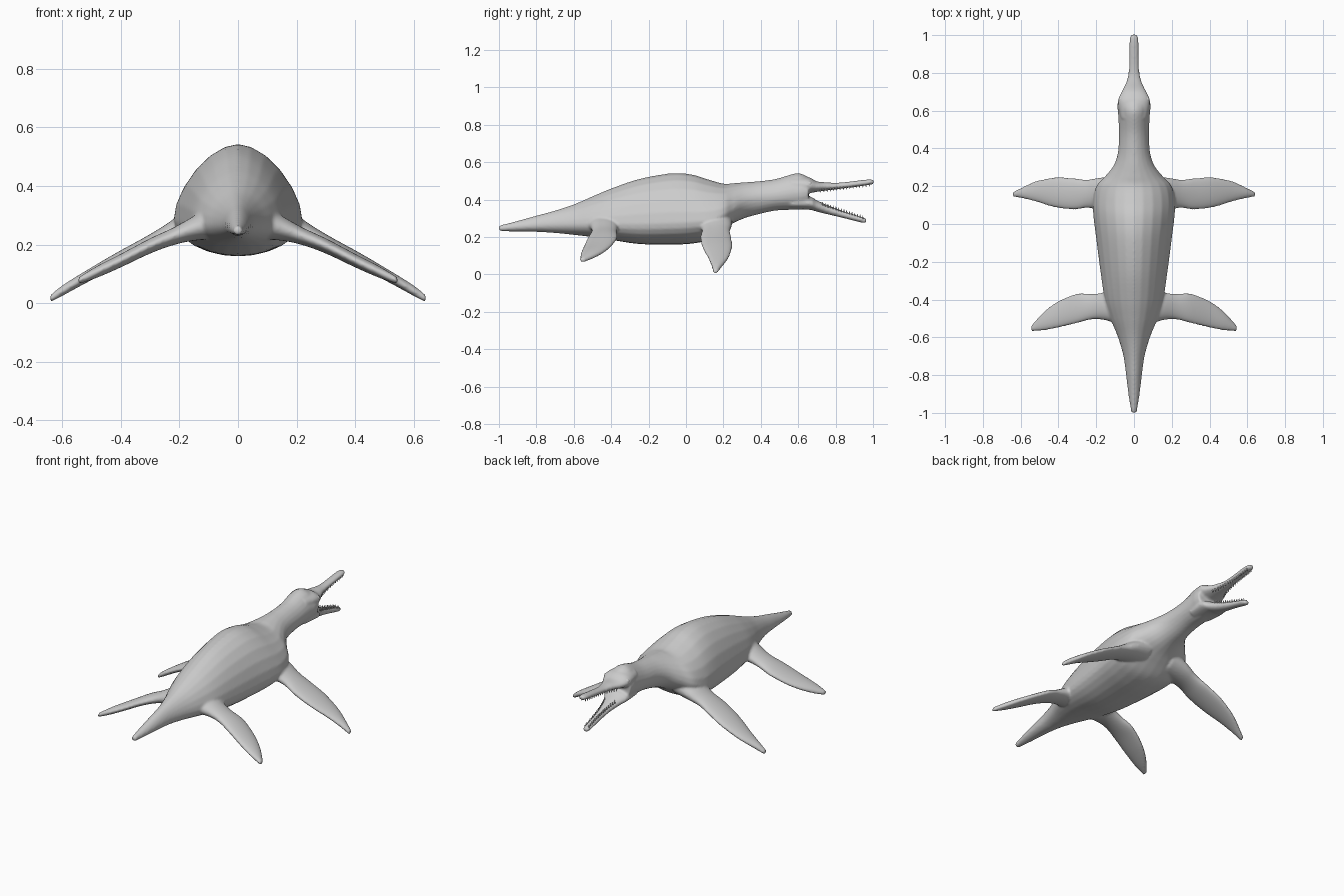
import bpy, bmesh
from math import cos, sin, pi, copysign
from mathutils import Vector, Matrix

if "Cube" in bpy.data.objects:
    bpy.data.objects.remove(bpy.data.objects["Cube"])

# One plain grey for the whole animal
skin = bpy.data.materials.new("grey_skin")
skin.use_nodes = True
skin.diffuse_color = (0.6, 0.6, 0.6, 1)
skin.node_tree.nodes["Principled BSDF"].inputs["Base Color"].default_value = (0.6, 0.6, 0.6, 1)


def smooth_rows(rows, steps=5):
    """Catmull-Rom interpolation between section rows."""
    pts = [rows[0]] + list(rows) + [rows[-1]]
    out = []
    for a, b, c, d in zip(pts, pts[1:], pts[2:], pts[3:]):
        for i in range(steps):
            t = i / steps
            out.append([0.5 * (2 * q + (r - p) * t + (2 * p - 5 * q + 4 * r - s) * t * t
                               + (3 * q - p - 3 * r + s) * t ** 3)
                        for p, q, r, s in zip(a, b, c, d)])
    return out + [list(rows[-1])]


def loft(bm, rows, ring, sides=24):
    """Closed skin through the rings made from each section row."""
    loops = [[bm.verts.new(ring(row, 2 * pi * k / sides)) for k in range(sides)]
             for row in smooth_rows(rows)]
    for a, b in zip(loops, loops[1:]):
        for k in range(sides):
            n = (k + 1) % sides
            bm.faces.new((a[k], a[n], b[n], b[k]))
    bm.faces.new(loops[0])
    bm.faces.new(loops[-1][::-1])


def trunk_ring(row, a):
    y, low, high, width, mid = row
    c, s = cos(a), sin(a)
    if s > 0:  # upper half comes to a soft ridge
        return Vector((width * copysign(abs(c) ** 1.12, c), y, mid + (high - mid) * s ** 1.12))
    return Vector((width * c, y, mid + (mid - low) * s))


def jaw_ring(row, a):
    y, low, high, width = row
    return Vector((width * cos(a), y, (low + high) / 2 + (high - low) / 2 * sin(a)))


def flipper_ring(side):
    def ring(row, a):
        x, lead, trail, z, thick = row
        return Vector((side * x, (lead + trail) / 2 + (lead - trail) / 2 * cos(a), z + thick * sin(a)))
    return ring


def finish(name, bm):
    bmesh.ops.recalc_face_normals(bm, faces=bm.faces)
    mesh = bpy.data.meshes.new(name)
    bm.to_mesh(mesh)
    bm.free()
    mesh.materials.append(skin)
    for p in mesh.polygons:
        p.use_smooth = True
    obj = bpy.data.objects.new(name, mesh)
    bpy.context.collection.objects.link(obj)
    return obj


# Section rows: y, bottom, top, half width, height of widest point
trunk = [(-1, .232, .262, .014, .246), (-.9, .23, .287, .03, .255), (-.8, .228, .315, .042, .262),
         (-.7, .222, .342, .056, .268), (-.6, .212, .375, .085, .27), (-.5, .2, .418, .125, .27),
         (-.4, .185, .46, .155, .27), (-.25, .163, .511, .178, .27), (-.08, .16, .541, .2, .275),
         (.03, .165, .535, .214, .28), (.12, .185, .508, .218, .29), (.2, .24, .486, .2, .32),
         (.25, .273, .488, .155, .35), (.31, .3, .493, .108, .39), (.38, .32, .498, .085, .41),
         (.48, .342, .511, .08, .42), (.58, .346, .54, .084, .435), (.62, .348, .537, .088, .44),
         (.655, .35, .52, .085, .445)]
upper_jaw = [(.56, .43, .525, .07), (.65, .434, .522, .085), (.7, .442, .498, .066),
             (.75, .449, .493, .042), (.82, .457, .491, .027), (.97, .477, .508, .024),
             (1.003, .484, .505, .014)]
lower_jaw = [(.56, .35, .41, .07), (.66, .346, .416, .078), (.7, .336, .396, .058),
             (.76, .321, .37, .036), (.84, .302, .34, .025), (.94, .277, .308, .021),
             (.965, .275, .299, .013)]
# Flipper rows: x, leading y, trailing y, z, half thickness
front_flipper = [(.08, .25, .06, .3, .07), (.18, .245, .075, .265, .05), (.25, .235, .085, .232, .034),
                 (.32, .243, .076, .196, .028), (.42, .247, .088, .144, .025), (.52, .227, .118, .089, .021),
                 (.6, .19, .138, .042, .018), (.641, .17, .143, .015, .012)]
rear_flipper = [(.06, -.33, -.54, .28, .06), (.15, -.36, -.51, .255, .042), (.22, -.37, -.505, .228, .03),
                (.3, -.368, -.525, .195, .026), (.4, -.408, -.549, .145, .023), (.48, -.467, -.564, .107, .02),
                (.545, -.54, -.568, .076, .012)]

# Body, jaws and flippers fused into one smooth skin
bm = bmesh.new()
loft(bm, trunk, trunk_ring)
loft(bm, upper_jaw, jaw_ring)
loft(bm, lower_jaw, jaw_ring)
for side in (1, -1):
    loft(bm, front_flipper, flipper_ring(side))
    loft(bm, rear_flipper, flipper_ring(side))
body = finish("body", bm)
fuse = body.modifiers.new("fuse", "REMESH")
fuse.mode = "VOXEL"
fuse.voxel_size = 0.007
fuse.use_smooth_shade = True
soften = body.modifiers.new("soften", "SMOOTH")
soften.factor = 0.5
soften.iterations = 5


# Rows of small teeth along both jaws
def teeth(name, start, end, wide, narrow, direction, count=16):
    bm = bmesh.new()
    for i in range(count):
        t = i / (count - 1)
        y, z = (p + (q - p) * t for p, q in zip(start, end))
        x = narrow + (wide - narrow) * (1 - t) ** 3
        for side in (1, -1):
            turn = Matrix.Rotation(pi if direction < 0 else 0, 4, "X")
            bmesh.ops.create_cone(bm, cap_ends=True, segments=6, radius1=.005, radius2=.001, depth=.018,
                                  matrix=Matrix.Translation((side * x, y, z)) @ turn)
    finish(name, bm)


teeth("upper_teeth", (.72, .447), (.98, .479), .04, .014, -1)
teeth("lower_teeth", (.73, .378), (.945, .306), .034, .012, 1)

# Small bulging eyes
bm = bmesh.new()
for side in (1, -1):
    bmesh.ops.create_uvsphere(bm, u_segments=16, v_segments=10, radius=.014,
                              matrix=Matrix.Translation((side * .068, .66, .485)))
finish("eyes", bm)
